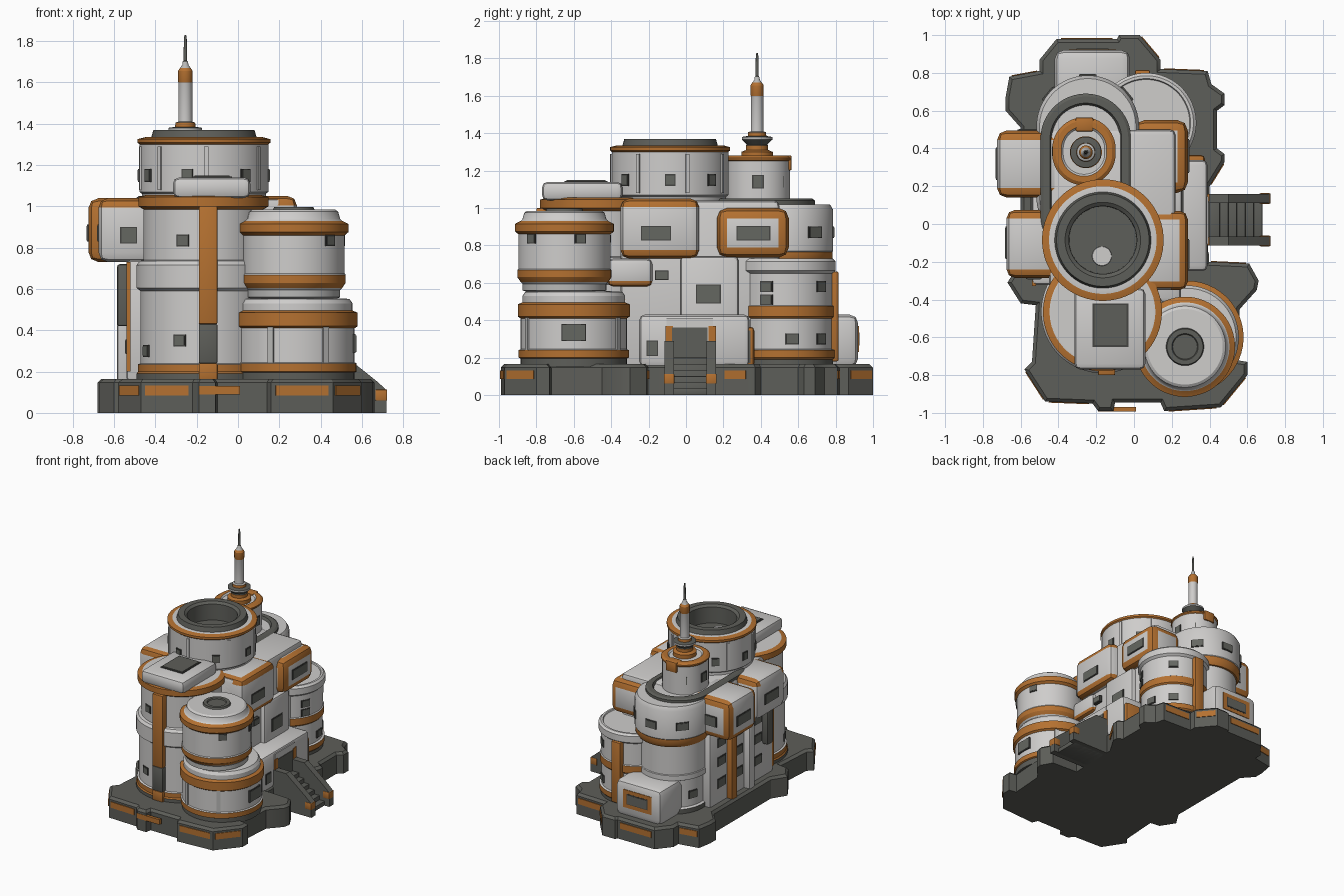
import bpy, bmesh, math
from mathutils import Vector, Matrix

if "Cube" in bpy.data.objects:
    bpy.data.objects.remove(bpy.data.objects["Cube"])

def material(name, c):
    m = bpy.data.materials.new(name)
    m.diffuse_color = (*c, 1)
    m.use_nodes = True
    m.node_tree.nodes["Principled BSDF"].inputs["Base Color"].default_value = m.diffuse_color
    return m

MATS = [material("white panel", (0.62, 0.61, 0.60)), material("orange trim", (0.46, 0.165, 0.03)),
        material("dark grey metal", (0.11, 0.112, 0.10)), material("window glass", (0.13, 0.135, 0.12)),
        material("frame shadow", (0.06, 0.06, 0.055)), material("light grey", (0.48, 0.48, 0.47))]
W, O, D, G, K, L = range(6)

def finish(name, bm):
    bmesh.ops.recalc_face_normals(bm, faces=bm.faces)
    me = bpy.data.meshes.new(name)
    bm.to_mesh(me)
    bm.free()
    for m in MATS:
        me.materials.append(m)
    ob = bpy.data.objects.new(name, me)
    bpy.context.collection.objects.link(ob)
    return ob

def box(name, x, y, z, mat=W, bev=0.0, trim=None, trim_mat=O, rot=None):
    """Chamfered box from ranges; trim(normal) picks the faces coloured trim_mat."""
    bm = bmesh.new()
    bmesh.ops.create_cube(bm, size=1)
    for v in bm.verts:
        v.co = Vector([(r[0] + r[1]) / 2 + c * (r[1] - r[0]) for r, c in zip((x, y, z), v.co)])
    if bev:
        bmesh.ops.bevel(bm, geom=bm.edges[:], offset=bev, segments=2, profile=0.5, affect='EDGES')
    bm.normal_update()
    for f in bm.faces:
        f.material_index = trim_mat if trim and trim(f.normal) else mat
    if rot:
        bm.transform(rot)
    return finish(name, bm)

def lathe(name, cx, cy, prof, half=0.0, n=56):
    """Stacked rings (r, z, colour above); half stretches the circle along y."""
    bm = bmesh.new()
    rings = []
    for r, z, m in prof:
        ring = []
        for i in range(n):
            a = (i + 0.5) * 2 * math.pi / n
            s = math.sin(a)
            ring.append(bm.verts.new((cx + r * math.cos(a), cy + r * s + math.copysign(half, s), z)))
        rings.append(ring)
    for k in range(len(rings) - 1):
        for i in range(n):
            j = (i + 1) % n
            bm.faces.new((rings[k][i], rings[k][j], rings[k + 1][j], rings[k + 1][i])).material_index = prof[k][2]
    bm.faces.new(rings[0][::-1]).material_index = prof[0][2]
    bm.faces.new(rings[-1]).material_index = prof[-1][2]
    return finish(name, bm)

def plate(name, c, r, deg, w, z0, z1, mat, d=0.008):
    """Thin upright plate standing d proud of a wall r away from c in direction deg."""
    t = Matrix.Translation((c[0], c[1], 0)) @ Matrix.Rotation(math.radians(deg), 4, 'Z')
    return box(name, (r - 0.02, r + d), (-w / 2, w / 2), (z0, z1), mat, rot=t)

def window(c, r, deg, z, w=0.07, h=0.05):
    plate("window_frame", c, r, deg, w + 0.012, z - h / 2 - 0.006, z + h / 2 + 0.006, K, 0.005)
    plate("window_pane", c, r, deg, w, z - h / 2, z + h / 2, G, 0.008)

def roof_panel(name, x, y, z, mat=D):
    box(name + "_frame", (x[0] - .01, x[1] + .01), (y[0] - .01, y[1] + .01), (z - .02, z + .005), K)
    box(name, x, y, (z - .02, z + .009), mat)

edge = lambda n: max(abs(c) for c in n) < 0.98

# Foundation slab with chamfered top and orange inserts
outline = [(-.41, .98), (-.09, .98), (-.08, 1), (.03, 1), (.14, .87), (.14, .82), (.39, .81), (.41, .74),
           (.48, .69), (.48, .63), (.44, .6), (.44, .4), (.48, .37), (.48, .33), (.40, .2), (.39, -.2),
           (.61, -.21), (.66, -.3), (.65, -.35), (.56, -.45), (.54, -.72), (.6, -.73), (.6, -.8), (.46, -.97),
           (.16, -.99), (.14, -.945), (-.1, -.945), (-.11, -.99), (-.19, -.99), (-.22, -.95), (-.47, -.94),
           (-.58, -.77), (-.54, -.73), (-.52, -.43), (-.6, -.42), (-.67, -.31), (-.6, -.2), (-.6, .51),
           (-.68, .6), (-.68, .67), (-.66, .78), (-.5, .81), (-.5, .87)]
bm = bmesh.new()
f = bm.faces.new([bm.verts.new((x, y, 0)) for x, y in outline])
top = bmesh.ops.extrude_face_region(bm, geom=[f])['geom']
bmesh.ops.translate(bm, verts=[v for v in top if isinstance(v, bmesh.types.BMVert)], vec=(0, 0, 0.165))
bmesh.ops.bevel(bm, geom=[e for e in bm.edges if all(v.co.z > 0.1 for v in e.verts)],
                offset=0.018, segments=1, affect='EDGES')
for f in bm.faces:
    f.material_index = D
finish("foundation", bm)
for a, b in zip(outline, outline[1:] + outline[:1]):
    a, b = Vector(a), Vector(b)
    nrm = Vector((-(b - a).y, (b - a).x)).normalized()
    if (b - a).length > 0.15 and abs(nrm.x) < 0.9 and not (-.2 < a.x < .2 and a.y < -.9):
        plate("foundation_insert", (a + b) / 2, 0, math.degrees(math.atan2(nrm.y, nrm.x)),
              (b - a).length * 0.85, 0.085, 0.132, O, .005)
plate("foundation_insert", (-.09, -.99), 0, -90, .2, .09, .13, O, .002)

# Central core and side walls
box("core", (-.45, .22), (-.35, .5), (.15, 1.04), W, .03)
box("left_wall", (-.54, -.2), (-.32, .47), (.15, .74), W, .02)
box("right_wall", (0, .255), (-.03, .28), (.15, .74), W, .02)
box("right_pod", (0, .25), (-.42, -.18), (.58, .73), W, .03, lambda n: edge(n) and n.z < -.3)
box("right_pod_base", (0, .22), (-.4, -.05), (.15, .53), W, .02, lambda n: edge(n) and n.z > .3)
window((.255, .12), 0, 0, .54, .12, .09)
window((.25, -.13), 0, 0, .64, .06, .04)
for y in (.33, .12, -.12):
    for z in (.32, .49, .64):
        window((-.54, y), 0, 180, z, .09, .06)
for y, z0, m in ((.225, .15, O), (.01, .15, W), (-.22, .42, D)):
    box("left_pilaster", (-.585, -.5), (y - .035, y + .035), (z0, .72), m, .012)
plate("left_wall_trim", (-.53, -.32), 0, -90, .02, .2, .73, O)

# Front left column
A = (-.167, -.465)
lathe("front_column", *A, [(.325, .15, D), (.325, .19, O), (.318, .2, O), (.318, .235, W), (.305, .24, W),
      (.305, .59, W), (.325, .605, W), (.325, .715, W), (.31, .735, W), (.29, .74, W), (.29, .985, O),
      (.315, 1.0, O), (.315, 1.045, O), (.28, 1.055, W), (.27, 1.055, W)])
for z0, z1, m in ((.16, .24, O), (.24, .43, D), (.43, 1.0, O)):
    box("front_spine", (-.19, -.10), (-.80, -.70), (z0, z1), m, .006)
for deg, z in ((205, .3), (248, .35), (250, .835), (318, .84), (318, .35)):
    window(A, .305 if z < .7 else .29, deg, z, .05, .045)
box("roof_cabin", (-.315, .06), (-.77, -.34), (1.04, 1.14), W, .03)
roof_panel("roof_cabin_skylight", (-.21, -.04), (-.64, -.43), 1.14)

# Front right stacked drums
B, B2 = (.28, -.6), (.27, -.65)
lathe("lower_drum", *B, [(.285, .15, D), (.285, .195, O), (.295, .2, O), (.295, .24, W), (.285, .245, W),
      (.285, .41, O), (.30, .42, O), (.30, .485, O), (.275, .495, W), (.275, .53, W), (.26, .552, W), (.2, .555, W)])
lathe("upper_drum", *B2, [(.2, .55, L), (.225, .56, L), (.225, .595, W), (.235, .605, O), (.252, .63, O),
      (.252, .668, W), (.247, .675, W), (.247, .86, O), (.265, .875, O), (.265, .915, O), (.235, .93, W),
      (.225, .94, W), (.215, .975, W), (.2, .985, W), (.1, .985, D), (.095, .998, D), (.07, .998, D), (.065, .99, D)])
for deg in (-45, 20, 110):
    window(B2, .247, deg, .835, .05, .04)
window(B, .285, 0, .335, .12, .08)
for deg in (-60, -115, 55):
    plate("drum_rib", B, .285, deg, .03, .24, .42, L)

# Main tower with sunken roof bowl
C = (-.165, -.085)
lathe("main_tower", *C, [(.30, 1.0, W), (.30, 1.06, L), (.312, 1.07, W), (.312, 1.3, O), (.322, 1.308, O),
      (.322, 1.325, O), (.285, 1.335, W), (.255, 1.335, D), (.245, 1.37, D), (.2, 1.37, D), (.18, 1.355, D),
      (.178, 1.23, D)])
lathe("bowl_disc", -.17, -.17, [(.055, 1.22, L), (.05, 1.236, W)], n=24)
for deg in (-150, -105, -50, 0, 45, 175, 130):
    window(C, .312, deg, 1.15, .045, .05)
    plate("tower_rib", C, .312, deg + 17, .02, 1.08, 1.29, W)

# Rear block, its roof walkway and lower cylinder
E = (-.245, .33)
lathe("rear_block", *E, [(.25, .70, O), (.268, .73, O), (.268, .765, W), (.272, .77, W), (.272, .99, W),
      (.255, 1.02, W), (.24, 1.02, W)], half=.185)
lathe("rear_walkway", -.255, .25, [(.24, 1.0, D), (.24, 1.04, D), (.225, 1.05, D), (.19, 1.05, D), (.18, 1.03, W)], half=.2)
lathe("rear_cylinder", -.245, .5, [(.25, .15, D), (.25, .2, W), (.235, .21, W), (.235, .42, W), (.255, .43, W),
      (.255, .47, W), (.25, .475, W), (.25, .72, W)])
for deg in (40, 90, 140):
    window((-.245, .515), .272, deg, .87, .08, .05)
    window((-.245, .5), .235, deg + 20, .3, .06, .05)
box("rear_cabin", (-.42, -.02), (.6, .92), (.15, .43), W, .045)
plate("rear_cabin_frame", (-.22, .92), 0, 90, .25, .23, .37, O, .004)
window((-.22, .92), 0, 90, .30, .17, .07)

# Right rear drum
F = (.065, .535)
lathe("right_rear_drum", *F, [(.25, .15, D), (.25, .19, O), (.26, .2, O), (.26, .24, W), (.245, .245, W),
      (.245, .41, O), (.255, .42, O), (.255, .475, W), (.247, .48, W), (.247, .65, W), (.265, .665, W),
      (.265, .715, W), (.25, .73, W), (.235, .73, L), (.23, .722, W)])
box("rear_spine", (.005, .085), (.72, .815), (.18, .66), O, .008)
for deg, z in ((8, .3), (-25, .58), (-25, .51), (50, .58), (50, .3)):
    window(F, .245, deg, z, .06, .045)

# Antenna tower
T = (-.265, .385)
lathe("antenna_tower", *T, [(.16, 1.0, W), (.16, 1.25, O), (.168, 1.258, O), (.168, 1.268, O), (.15, 1.28, O),
      (.12, 1.28, W), (.11, 1.27, W)], half=.012)
box("antenna_tower_tab", (-.31, -.215), (.49, .565), (1.2, 1.282), O, .01)
for deg in (0, 60, 120, 180):
    window(T, .16, deg, 1.14, .05, .06)
lathe("antenna", -.255, .38, [(.085, 1.26, O), (.085, 1.30, O), (.06, 1.31, O), (.06, 1.335, D), (.055, 1.34, D),
      (.082, 1.365, L), (.082, 1.38, D), (.05, 1.385, O), (.048, 1.405, L), (.034, 1.41, W), (.034, 1.6, O),
      (.036, 1.605, O), (.036, 1.655, O), (.026, 1.67, L), (.015, 1.685, L), (.013, 1.7, D), (.009, 1.705, D),
      (.007, 1.81, D), (.004, 1.83, D)], n=24)

# Overhanging cabins
box("left_rear_cabin", (-.725, -.35), (.14, .495), (.73, 1.04), W, .05,
    lambda n: edge(n) and (abs(n.y) > .3 or n.z < -.3))
box("left_front_cabin", (-.675, -.35), (-.285, .075), (.73, 1.04), W, .045, lambda n: edge(n) and abs(n.y) > .25 and n.z > .25)
box("right_rear_cabin", (0, .285), (.165, .55), (.735, 1.0), W, .055, edge)
box("right_front_cabin", (0, .285), (-.35, .07), (.73, 1.05), W, .045, lambda n: edge(n) and abs(n.z) > .3)
roof_panel("cabin_skylight", (.08, .17), (.3, .42), 1.0)
window((-.725, .32), 0, 180, .87, .16, .07)
window((-.675, -.1), 0, 180, .87, .16, .07)
window((.285, .36), 0, 0, .865, .17, .065)
window((.285, -.16), 0, 0, .865, .15, .065)
window((-.53, -.285), 0, -90, .86, .07, .07)
window((-.56, .495), 0, 90, .87, .1, .07)

# Entrance porch
box("porch", (.1, .39), (-.25, .34), (.15, .43), W, .03)
box("side_locker", (.1, .375), (.265, .365), (.15, .365), O, .02, lambda n: abs(n.x) > .98, D)
plate("door_frame", (.39, .02), 0, 0, .25, .16, .41, W, .005)
plate("door", (.39, .02), 0, 0, .19, .16, .36, D, .009)
window((.39, -.18), 0, 0, .25, .05, .07)
for y in (-.09, .14):
    plate("porch_trim", (.39, y), 0, 0, .04, .24, .37, O, .009)

# Entrance stairs with sloping side rails
for i in range(6):
    box("stair_step", (.38, .68 - i * .045), (-.08, .13), (0, .035 + i * .033), D, .004)
rail = [(.38, 0), (.72, 0), (.72, .11), (.67, .155), (.5, .29), (.38, .29)]
for y0 in (-.115, .11):
    bm = bmesh.new()
    f = bm.faces.new([bm.verts.new((x, y0, z)) for x, z in rail])
    geo = bmesh.ops.extrude_face_region(bm, geom=[f])['geom']
    bmesh.ops.translate(bm, verts=[v for v in geo if isinstance(v, bmesh.types.BMVert)], vec=(0, .05, 0))
    for f in bm.faces:
        f.material_index = D
    finish("stair_rail", bm)
    box("rail_end", (.665, .722), (y0 - .003, y0 + .053), (.06, .113), O, .004)

for ob in bpy.context.collection.objects:
    ob.select_set(True)
    bpy.context.view_layer.objects.active = ob
bpy.ops.object.shade_smooth_by_angle(angle=math.radians(32))
